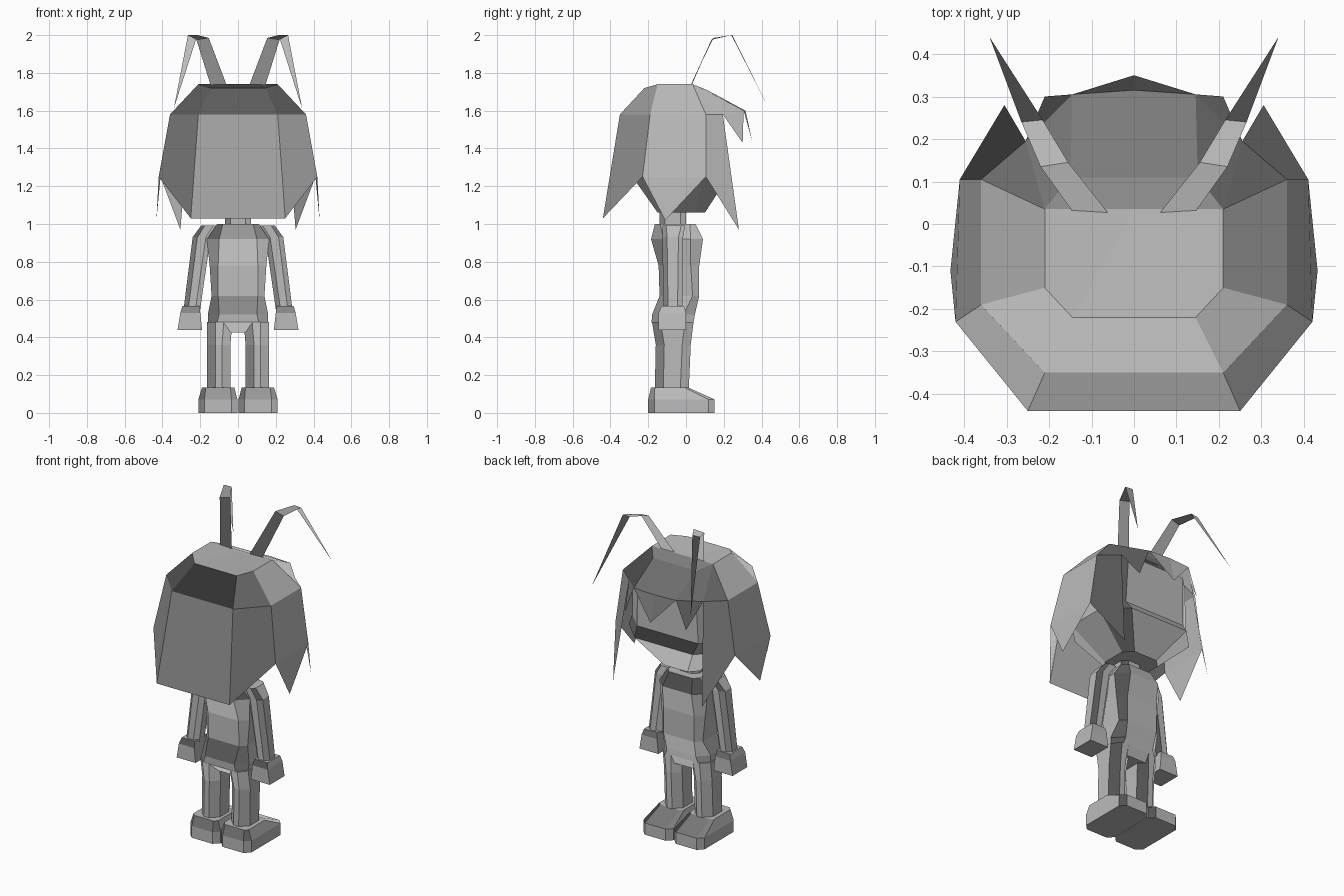
import bpy, bmesh

if "Cube" in bpy.data.objects:
    bpy.data.objects.remove(bpy.data.objects["Cube"], do_unlink=True)

# one plain colour for the whole figure
GREY = (0.5, 0.5, 0.5, 1)
grey = bpy.data.materials.new("plain_grey")
grey.use_nodes = True
grey.diffuse_color = GREY
grey.node_tree.nodes["Principled BSDF"].inputs["Base Color"].default_value = GREY


def finish(name, bm, mirrored):
    if mirrored:
        everything = bm.verts[:] + bm.edges[:] + bm.faces[:]
        bmesh.ops.mirror(bm, geom=everything, axis="X", merge_dist=0.0005)
    bmesh.ops.remove_doubles(bm, verts=bm.verts, dist=0.0005)
    bmesh.ops.recalc_face_normals(bm, faces=bm.faces)
    mesh = bpy.data.meshes.new(name)
    bm.to_mesh(mesh)
    bm.free()
    mesh.materials.append(grey)
    # flat custom normals, turned front to back
    normals = []
    for face in mesh.polygons:
        x, y, z = face.normal
        normals += [(x, -y, z)] * face.loop_total
    mesh.normals_split_custom_set(normals)
    obj = bpy.data.objects.new(name, mesh)
    bpy.context.collection.objects.link(obj)


def loft(name, rings, mirrored=False):
    """Stack horizontal chamfered rectangles: z, x range, y range, chamfer."""
    bm = bmesh.new()
    loops = []
    for z, left, right, back, front, cut in rings:
        outline = [(left + cut, back), (right - cut, back),
                   (right, back + cut), (right, front - cut),
                   (right - cut, front), (left + cut, front),
                   (left, front - cut), (left, back + cut)]
        loops.append([bm.verts.new((x, y, z)) for x, y in outline])
    for low, high in zip(loops, loops[1:]):
        for i in range(len(low)):
            j = (i + 1) % len(low)
            bm.faces.new((low[i], low[j], high[j], high[i]))
    bm.faces.new(loops[0])
    bm.faces.new(loops[-1])
    finish(name, bm, mirrored)


def centred(name, rings):
    loft(name, [(z, -half, half, back, front, cut)
                for z, half, back, front, cut in rings])


def patchwork(name, points, faces):
    """Mirrored sheet made from named corner points."""
    bm = bmesh.new()
    verts = {key: bm.verts.new(co) for key, co in points.items()}
    for face in faces:
        bm.faces.new([verts[key] for key in face.split()])
    finish(name, bm, True)


# head with a shelf below the eyes and a tapering jaw
centred("head", [
    (1.06, .13, -.15, .10, .05),
    (1.245, .33, -.28, .22, .13),
    (1.3, .32, -.28, .18, .11),
    (1.6, .30, -.25, .19, .10),
])
centred("neck", [(.97, .07, -.14, 0, .03), (1.08, .07, -.14, 0, .03)])

# torso from hips to shoulders
centred("torso", [
    (.425, .11, -.13, .02, .03),
    (.48, .16, -.182, .04, .05),
    (.52, .16, -.18, .047, .06),
    (.62, .14, -.14, .07, .035),
    (.78, .15, -.145, .07, .045),
    (.92, .165, -.185, .09, .065),
    (1.0, .11, -.165, .05, .03),
])

# limbs
loft("arms", [
    (.55, .20, .288, -.12, -.02, .025),
    (.93, .145, .24, -.125, -.015, .025),
    (.992, .11, .195, -.125, -.005, .02),
], True)
loft("hands", [
    (.44, .19, .32, -.145, 0, 0),
    (.53, .20, .305, -.145, 0, 0),
    (.565, .205, .295, -.13, -.01, 0),
], True)
loft("legs", [
    (.13, .04, .165, -.165, .015, .045),
    (.36, .04, .165, -.16, .025, .045),
    (.48, .03, .165, -.18, .04, .045),
], True)
loft("feet", [
    (0, .003, .21, -.2, .15, .032),
    (.072, .003, .21, -.2, .15, .032),
    (.135, .02, .19, -.185, .01, .02),
], True)

# hair: crown, hanging panels, pointed locks and fringe
patchwork("hair", {
    "crown_back": (0, -.22, 1.72),
    "crown_corner": (.145, -.22, 1.72),
    "crown_side": (.21, -.15, 1.74),
    "crown_front": (.21, .035, 1.74),
    "crown_mid": (0, .035, 1.74),
    "brow_side": (.15, .11, 1.71),
    "brow_mid": (0, .11, 1.71),
    "rim_back": (0, -.35, 1.58),
    "rim_corner": (.21, -.35, 1.58),
    "rim_side": (.36, -.19, 1.58),
    "rim_front": (.36, .105, 1.58),
    "temple": (.255, .195, 1.58),
    "hem_back": (0, -.44, 1.03),
    "hem_corner": (.25, -.44, 1.03),
    "hem_side": (.42, -.23, 1.25),
    "hem_front": (.41, .105, 1.25),
    "side_tip": (.432, -.11, 1.02),
    "lock_tip": (.305, .28, .97),
    "fringe_mid": (0, .315, 1.6),
    "fringe_side": (.145, .305, 1.6),
    "mid_tip": (0, .35, 1.44),
    "fringe_tip": (.21, .30, 1.43),
}, [
    "crown_corner crown_side crown_front crown_mid",
    "crown_back crown_corner crown_mid",
    "crown_mid crown_front brow_side brow_mid",
    "rim_back rim_corner crown_corner crown_back",
    "rim_corner rim_side crown_side crown_corner",
    "rim_side rim_front crown_front crown_side",
    "rim_front temple crown_front",
    "crown_front temple fringe_side brow_side",
    "brow_mid brow_side fringe_side fringe_mid",
    "hem_back hem_corner rim_corner rim_back",
    "hem_corner hem_side rim_side rim_corner",
    "hem_side hem_front rim_front rim_side",
    "side_tip hem_front hem_side",
    "hem_front lock_tip temple rim_front",
    "temple fringe_tip fringe_side",
    "fringe_side mid_tip fringe_mid",
])

# flat bent antennae
patchwork("antennae", {
    "root_in": (.06, .025, 1.735),
    "root_out": (.145, .03, 1.735),
    "bend_in": (.155, .145, 1.985),
    "bend_out": (.22, .135, 1.975),
    "top_in": (.215, .245, 2.0),
    "top_out": (.265, .24, 2.0),
    "tip": (.34, .44, 1.61),
}, [
    "root_in root_out bend_out bend_in",
    "bend_in bend_out top_out top_in",
    "top_in top_out tip",
])
